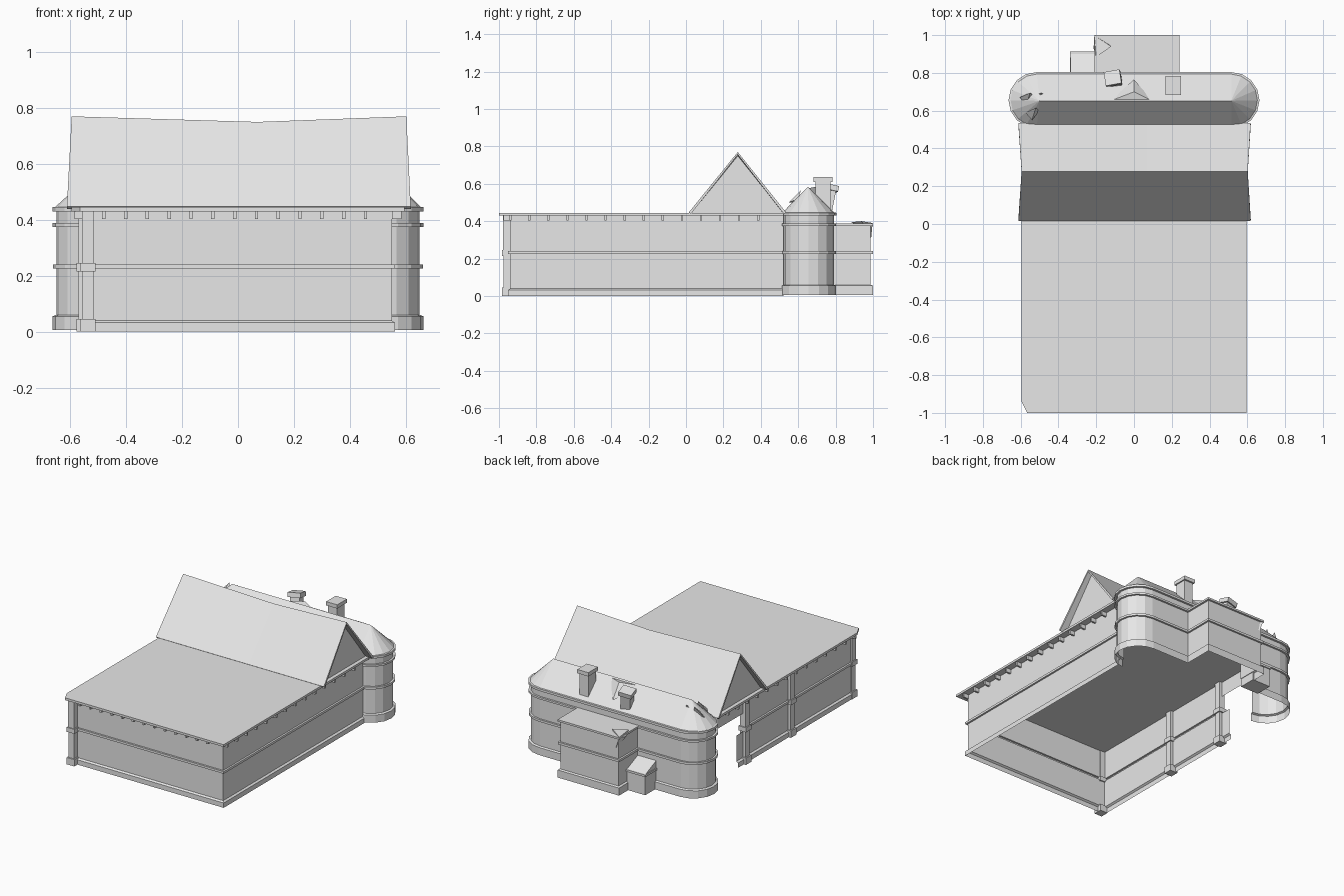
import bpy, bmesh
from math import sin, cos, pi
from mathutils import Vector, Matrix

if "Cube" in bpy.data.objects:
    bpy.data.objects.remove(bpy.data.objects["Cube"])

stone = bpy.data.materials.new("light_grey_stone")
stone.use_nodes = True
stone.diffuse_color = (0.8, 0.8, 0.8, 1)
stone.node_tree.nodes["Principled BSDF"].inputs["Base Color"].default_value = (0.8, 0.8, 0.8, 1)


def finish(name, bm):
    mesh = bpy.data.meshes.new(name)
    bm.to_mesh(mesh)
    bm.free()
    mesh.materials.append(stone)
    ob = bpy.data.objects.new(name, mesh)
    bpy.context.collection.objects.link(ob)
    return ob


def boxes(name, parts, rot=None, pivot=(0, 0, 0)):
    """Several boxes (x0, x1, y0, y1, z0, z1) in one object."""
    bm = bmesh.new()
    for x0, x1, y0, y1, z0, z1 in parts:
        mid = Vector((x0 + x1, y0 + y1, z0 + z1)) / 2
        size = Matrix.Diagonal((x1 - x0, y1 - y0, z1 - z0, 1))
        bmesh.ops.create_cube(bm, size=1, matrix=Matrix.Translation(mid) @ size)
    if rot:
        bmesh.ops.rotate(bm, verts=bm.verts, cent=pivot, matrix=rot)
    return finish(name, bm)


def sweep(name, path, profile):
    """Open sheet: profile of (outward offset, height) along a plan path."""
    pts = [Vector(p) for p in path]
    bm = bmesh.new()
    rows = []
    for i, p in enumerate(pts):
        dirs = []
        if i > 0:
            dirs.append((p - pts[i - 1]).normalized())
        if i < len(pts) - 1:
            dirs.append((pts[i + 1] - p).normalized())
        normals = [Vector((d.y, -d.x)) for d in dirs]
        n = sum(normals, Vector((0, 0))).normalized()
        n /= n.dot(normals[0])
        rows.append([bm.verts.new((*(p + n * off), z)) for off, z in profile])
    for a, b in zip(rows, rows[1:]):
        for k in range(len(profile) - 1):
            bm.faces.new((a[k], b[k], b[k + 1], a[k + 1]))
    return finish(name, bm)


def hull(name, points):
    bm = bmesh.new()
    for p in points:
        bm.verts.new(p)
    bmesh.ops.convex_hull(bm, input=bm.verts)
    return finish(name, bm)


def slab(name, plan, z0, z1):
    bm = bmesh.new()
    face = bm.faces.new([bm.verts.new((x, y, z0)) for x, y in plan])
    top = bmesh.ops.extrude_face_region(bm, geom=[face])["geom"]
    verts = [v for v in top if isinstance(v, bmesh.types.BMVert)]
    bmesh.ops.translate(bm, verts=verts, vec=(0, 0, z1 - z0))
    bmesh.ops.recalc_face_normals(bm, faces=bm.faces)
    return finish(name, bm)


def round_end(cx, start, r):
    steps = 8
    return [(cx + r * cos(start + pi * i / steps), 0.655 + r * sin(start + pi * i / steps))
            for i in range(steps + 1)]


# Main hall walls with plinth and string course
plinth = [(0.012, 0), (0.012, 0.032), (0, 0.04)]
course = [(0, 0.225), (0.012, 0.225), (0.012, 0.24), (0, 0.24)]
hall = plinth + course + [(0, 0.43)]
sweep("hall_walls", [(-0.53, -0.94), (0.55, -0.94), (0.55, 0.52)], hall)
sweep("side_wall", [(-0.55, 0.17), (-0.55, -0.94)], hall)
sweep("side_wall_stub", [(-0.55, 0.26), (-0.55, 0.17)], plinth + [(0, 0.21)])
sweep("side_wall_lintel", [(-0.55, 0.52), (-0.55, 0.17)], [(0, 0.33), (0, 0.43)])

# Pilasters: base, shaft, collar, upper shaft
for label, cx, cy in (("corner", -0.537, -0.957), ("middle", -0.55, -0.3), ("rear", -0.55, 0.17)):
    parts = []
    for r, z0, z1 in ((0.028, 0, 0.045), (0.02, 0.045, 0.215), (0.028, 0.215, 0.245), (0.021, 0.245, 0.43)):
        parts.append((cx - r, cx + r, cy - r, cy + r, z0, z1))
    boxes(label + "_pilaster", parts)

# Corbels under the eaves
corbels = []
for i in range(13):
    x = -0.48 + i * 0.078
    corbels.append((x - 0.006, x + 0.006, -0.975, -0.94, 0.403, 0.43))
for i in range(14):
    y = -0.94 + i * 0.102
    for x in (-0.585, 0.55):
        corbels.append((x, x + 0.035, y - 0.006, y + 0.006, 0.403, 0.43))
boxes("eave_corbels", corbels)

# Flat roof with one clipped corner
slab("flat_roof", [(-0.565, -1), (0.595, -1), (0.595, 0.52), (-0.595, 0.52), (-0.595, -0.94)], 0.43, 0.445)

# Gabled cross roof with a sagging ridge
bm = bmesh.new()
rows = []
for xe, xr, zr in ((-0.612, -0.595, 0.77), (0.07, 0.07, 0.75), (0.618, 0.602, 0.77)):
    rows.append([bm.verts.new(p) for p in ((xe, 0.015, 0.447), (xr, 0.277, zr), (xe, 0.535, 0.447))])
for a, b in zip(rows, rows[1:]):
    for k in range(2):
        bm.faces.new((a[k], b[k], b[k + 1], a[k + 1]))
roof = finish("gable_roof", bm)
thick = roof.modifiers.new("thickness", "SOLIDIFY")
thick.thickness = 0.014
for side, x in (("left", 0.57), ("right", -0.57)):
    bm = bmesh.new()
    tri = [(0.03, 0.445), (0.52, 0.445), (0.277, 0.75)]
    if x < 0:
        tri.reverse()
    bm.faces.new([bm.verts.new((x, y, z)) for y, z in tri])
    finish(side + "_gable_wall", bm)

# Rear range with rounded ends, and the projecting annex on its back
R = 0.135
left_end = round_end(0.515, -pi / 2, R)
right_end = round_end(-0.515, pi / 2, R)
annex = [(0.227, 0.79), (0.227, 0.987), (-0.197, 0.987), (-0.197, 0.79)]
base = [(0.013, 0.005), (0.013, 0.055), (0, 0.06)]
cornice = [(0, 0.375), (0.013, 0.375), (0.013, 0.388), (0, 0.388)]
sweep("rear_walls", left_end + annex + right_end, base + course + cornice)
sweep("rear_upper_walls", left_end + right_end,
      [(0, 0.388), (0, 0.43), (0.014, 0.43), (0.014, 0.445), (0, 0.447)])
slab("annex_roof", [(0.238, 0.78), (0.238, 0.998), (-0.208, 0.998), (-0.208, 0.78)], 0.377, 0.388)
rim = round_end(0.515, -pi / 2, R + 0.004) + round_end(-0.515, pi / 2, R + 0.004)
hull("rear_roof", [(x, y, 0.446) for x, y in rim] + [(-0.5, 0.652, 0.585), (0.515, 0.652, 0.585)])
boxes("rear_beam", [(-0.5, 0.5, 0.515, 0.53, 0.415, 0.43)])

# Small porch beside the annex
hull("porch", [(x, y, z) for x in (-0.335, -0.2)
               for y, z in ((0.79, 0.005), (0.905, 0.005), (0.905, 0.14), (0.79, 0.19))])
boxes("porch_eave", [(-0.34, -0.2, 0.79, 0.912, 0.128, 0.142)])

# Broken corner of the annex parapet
hull("broken_parapet", [(-0.21, 0.998, 0.39), (-0.12, 0.94, 0.4), (-0.2, 0.885, 0.395),
                        (-0.18, 0.99, 0.31), (-0.214, 0.93, 0.37)])

# Chimneys, one upright and one leaning
boxes("chimney", [(0.175, 0.24, 0.693, 0.772, 0.45, 0.61), (0.167, 0.248, 0.683, 0.783, 0.61, 0.635)])
lean = Matrix.Rotation(-0.22, 3, "X") @ Matrix.Rotation(0.15, 3, "Z") @ Matrix.Rotation(-0.15, 3, "Y")
boxes("leaning_chimney", [(-0.125, -0.06, 0.72, 0.775, 0.44, 0.58), (-0.135, -0.05, 0.71, 0.785, 0.565, 0.595)],
      lean, (-0.09, 0.75, 0.45))

# Torn roof pieces
hull("torn_dormer", [(-0.13, 0.65, 0.575), (0.01, 0.565, 0.49), (0.1, 0.65, 0.575),
                     (0, 0.765, 0.49), (0, 0.7, 0.585), (0.06, 0.6, 0.53)])
for i, (x, y) in enumerate(((-0.57, 0.67), (-0.51, 0.67), (-0.54, 0.59))):
    hull("torn_roof_shard_%d" % (i + 1), [(x - 0.035, y, 0.5), (x + 0.04, y + 0.01, 0.52),
                                           (x, y - 0.04, 0.5), (x + 0.02, y + 0.025, 0.565)])
